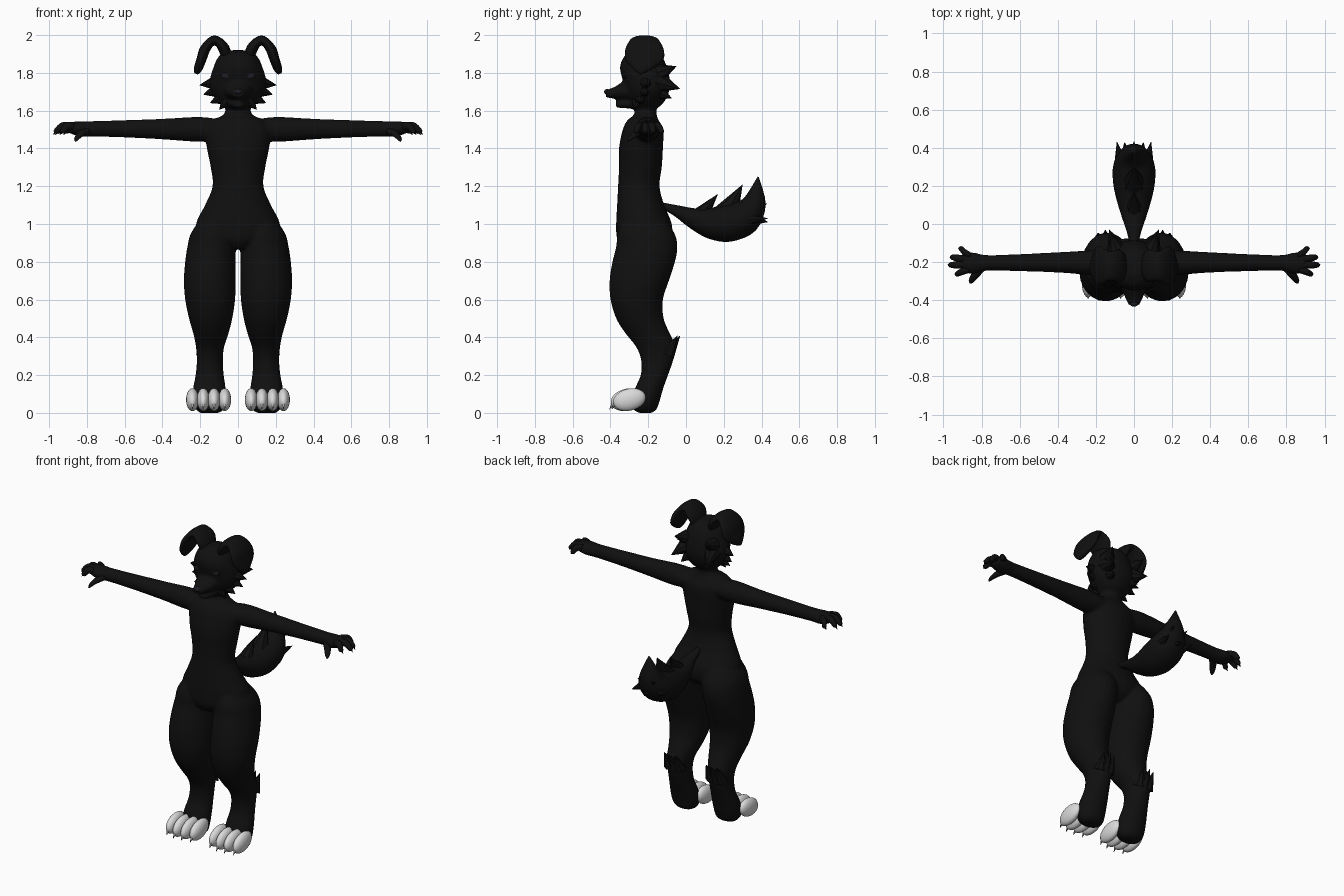
import bpy, bmesh, math
from mathutils import Vector, Matrix

cube = bpy.data.objects.get("Cube")
if cube:
    bpy.data.objects.remove(cube, do_unlink=True)

X, Y, Z = (Vector(row) for row in Matrix.Identity(3))
SIDES = (1, -1)


def material(name, r, g, b):
    m = bpy.data.materials.new(name)
    m.use_nodes = True
    m.diffuse_color = (r, g, b, 1)
    bsdf = m.node_tree.nodes["Principled BSDF"]
    bsdf.inputs["Base Color"].default_value = (r, g, b, 1)
    bsdf.inputs["Roughness"].default_value = 0.9
    return m


BLACK = material("black_fur", .005, .005, .005)
WHITE = material("white_toes", .7, .7, .7)
GREY = material("grey_claws", .45, .45, .45)
EYE = material("dark_eye", .012, .012, .018)


def loft(bm, rings, segs=24, steps=4):
    """Skin smoothly interpolated rings of (centre, half axis, half axis)."""
    fine = []
    for i in range(len(rings) - 1):
        p = [rings[max(0, min(len(rings) - 1, i + k))] for k in (-1, 0, 1, 2)]
        for j in range(steps):
            t = j / steps
            fine.append([b + (c - a) * t / 2 + (a * 2 - b * 5 + c * 4 - d) * t**2 / 2
                         + (b * 3 - a - c * 3 + d) * t**3 / 2 for a, b, c, d in zip(*p)])
    fine.append(rings[-1])
    loops = []
    for c, u, v in fine:
        angles = [math.tau * k / segs for k in range(segs)]
        loops.append([bm.verts.new(c + u * math.cos(a) + v * math.sin(a)) for a in angles])
    for lo, hi in zip(loops, loops[1:]):
        for k in range(segs):
            n = (k + 1) % segs
            bm.faces.new((lo[k], lo[n], hi[n], hi[k]))
    bm.faces.new(loops[0])
    bm.faces.new(loops[-1])


def stack(bm, axes, rows, s=1):
    """Rows give a position on the first axis, then low and high on the others."""
    w, u, v = axes
    flip = Matrix.Diagonal((s, 1, 1))
    rings = []
    for at, u0, u1, v0, v1 in rows:
        ring = (w * at + u * (u0 + u1) / 2 + v * (v0 + v1) / 2, u * (u1 - u0) / 2, v * (v1 - v0) / 2)
        rings.append([flip @ part for part in ring])
    loft(bm, rings)


def tube(bm, path, side, s=1, segs=16):
    """Path rows are x, y, z, half width along side, half thickness."""
    pts = [Vector((s * p[0], p[1], p[2])) for p in path]
    rings = []
    for i, p in enumerate(path):
        t = pts[min(i + 1, len(pts) - 1)] - pts[max(i - 1, 0)]
        rings.append((pts[i], side * p[3], t.cross(side).normalized() * p[4]))
    loft(bm, rings, segs)


def spike(bm, base, tip, r, s=1, segs=8):
    a, b = (Vector((s * p[0], p[1], p[2])) for p in (base, tip))
    d = b - a
    m = Matrix.Translation((a + b) / 2) @ d.to_track_quat('Z', 'Y').to_matrix().to_4x4()
    bmesh.ops.create_cone(bm, cap_ends=True, segments=segs, radius1=r, radius2=0, depth=d.length, matrix=m)


def ball(bm, centre, size, s=1, tilt=0):
    m = Matrix.Translation((s * centre[0], centre[1], centre[2])) @ Matrix.Rotation(tilt, 4, 'X')
    m = m @ Matrix.Diagonal((*size, 1))
    bmesh.ops.create_uvsphere(bm, u_segments=20, v_segments=14, radius=1, matrix=m)


def finish(name, bm, mat, smooth=True):
    bmesh.ops.recalc_face_normals(bm, faces=bm.faces)
    mesh = bpy.data.meshes.new(name)
    bm.to_mesh(mesh)
    bm.free()
    mesh.materials.append(mat)
    mesh.polygons.foreach_set("use_smooth", [smooth] * len(mesh.polygons))
    ob = bpy.data.objects.new(name, mesh)
    bpy.context.collection.objects.link(ob)
    return ob


# Body: torso, head, muzzle, limbs fused into one skin
bm = bmesh.new()
torso = [(.87, .08, -.33, -.13), (.92, .18, -.365, -.08), (1, .222, -.37, -.075),
         (1.1, .175, -.365, -.115), (1.2, .135, -.36, -.14), (1.3, .145, -.355, -.128),
         (1.4, .165, -.355, -.122), (1.5, .175, -.335, -.12), (1.55, .14, -.31, -.145),
         (1.58, .075, -.275, -.155), (1.65, .06, -.265, -.16)]
head = [(1.6, .05, -.27, -.17), (1.64, .1, -.3, -.12), (1.7, .145, -.32, -.09),
        (1.76, .15, -.335, -.085), (1.83, .13, -.35, -.1), (1.89, .1, -.325, -.13), (1.92, .04, -.27, -.18)]
for part in (torso, head):
    stack(bm, (Z, X, Y), [(z, -h, h, f, b) for z, h, f, b in part])
muzzle = [(-.25, .09, 1.64, 1.78), (-.33, .07, 1.655, 1.755), (-.38, .05, 1.663, 1.725), (-.425, .03, 1.67, 1.71)]
jaw = [(-.22, .07, 1.6, 1.67), (-.31, .05, 1.612, 1.66), (-.37, .025, 1.615, 1.645)]
for part in (muzzle, jaw):
    stack(bm, (Y, X, Z), [(y, -h, h, lo, hi) for y, h, lo, hi in part])
leg = [(1.07, .06, .16, -.31, -.15), (.96, .015, .245, -.36, -.065), (.88, .012, .268, -.37, -.045),
       (.8, .012, .28, -.39, -.058), (.7, .012, .287, -.405, -.09), (.6, .015, .28, -.4, -.122),
       (.5, .03, .26, -.37, -.118), (.42, .05, .237, -.32, -.085), (.35, .073, .223, -.265, -.055),
       (.28, .08, .218, -.238, -.067), (.2, .075, .225, -.24, -.095), (.13, .065, .238, -.27, -.12),
       (.06, .065, .24, -.29, -.14), (.02, .075, .225, -.28, -.155), (0, .1, .2, -.25, -.18)]
arm = [(.08, -.28, -.14, 1.45, 1.55), (.2, -.27, -.138, 1.435, 1.567), (.4, -.255, -.148, 1.448, 1.557),
       (.6, -.248, -.158, 1.458, 1.55), (.77, -.245, -.163, 1.463, 1.545),
       (.84, -.262, -.15, 1.465, 1.543), (.89, -.255, -.15, 1.48, 1.54), (.91, -.235, -.17, 1.49, 1.53)]
for s in SIDES:
    stack(bm, (Z, X, Y), leg, s)
    stack(bm, (X, Y, Z), arm, s)
body = finish("body", bm, BLACK)
remesh = body.modifiers.new("fuse", 'REMESH')
remesh.mode = 'VOXEL'
remesh.voxel_size = .009
remesh.use_smooth_shade = True
relax = body.modifiers.new("relax", 'SMOOTH')
relax.factor = .5
relax.iterations = 5

# Folded ears
bm = bmesh.new()
ear = [(.05, -.22, 1.84, .05, .025), (.075, -.22, 1.93, .085, .03), (.125, -.22, 1.972, .075, .027),
       (.172, -.22, 1.93, .1, .027), (.194, -.22, 1.87, .1, .026), (.212, -.23, 1.82, .05, .022),
       (.222, -.24, 1.795, .008, .01)]
for s in SIDES:
    tube(bm, ear, Y, s, 20)
finish("ears", bm, BLACK)

# Cheek fur tufts
bm = bmesh.new()
tufts = [((.1, -.22, 1.75), (.205, -.2, 1.735), .05), ((.1, -.22, 1.71), (.185, -.21, 1.685), .045),
         ((.08, -.24, 1.67), (.15, -.24, 1.64), .04), ((.06, -.26, 1.65), (.1, -.27, 1.605), .035),
         ((.09, -.14, 1.8), (.12, -.05, 1.835), .05), ((.09, -.14, 1.75), (.13, -.03, 1.715), .055),
         ((.07, -.15, 1.7), (.09, -.075, 1.665), .045)]
for s in SIDES:
    for base, tip, r in tufts:
        spike(bm, base, tip, r, s)
finish("cheek_fur", bm, BLACK, False)

# Nose and eyes
bm = bmesh.new()
ball(bm, (0, -.418, 1.7), (.022, .016, .014))
finish("nose", bm, EYE)
bm = bmesh.new()
for s in SIDES:
    ball(bm, (.06, -.325, 1.785), (.03, .008, .018), s)
finish("eyes", bm, EYE)

# Fingers with clawed tips
bm = bmesh.new()
fingers = [((.86, -.165), (.92, -.13)), ((.88, -.185), (.965, -.175)),
           ((.88, -.215), (.975, -.215)), ((.87, -.24), (.94, -.262))]
for s in SIDES:
    for (x, y), (tx, ty) in fingers:
        mx, my = (x + tx) / 2, (y + ty) / 2
        end = (tx - .012, ty, 1.49)
        tube(bm, [(x, y, 1.515, .018, .022), (mx, my, 1.518, .019, .021),
                  (*end, .014, .015), (tx - .003, ty, 1.483, .004, .004)], Y, s, 12)
        spike(bm, end, (tx + .005, ty, 1.47), .008, s)
    tube(bm, [(.8, -.23, 1.495, .02, .022), (.835, -.27, 1.475, .018, .02),
              (.855, -.3, 1.452, .012, .014), (.86, -.312, 1.438, .003, .003)], Z, s, 12)
finish("fingers", bm, BLACK)

# Bushy tail and its fur tips
bm = bmesh.new()
tube(bm, [(0, -.13, 1.1, .02, .015), (0, -.05, 1.07, .035, .03), (0, .04, 1.03, .065, .055),
          (0, .13, 1.005, .092, .083), (0, .22, 1.005, .11, .1), (0, .31, 1.04, .108, .095),
          (0, .365, 1.12, .07, .06), (0, .382, 1.25, .003, .003)], X, 1, 24)
finish("tail", bm, BLACK)
bm = bmesh.new()
spike(bm, (0, .08, 1.05), (0, .17, 1.16), .045)
spike(bm, (0, .21, 1.05), (0, .3, 1.21), .07)
spike(bm, (0, .29, 1.04), (0, .435, 1.01), .06)
for s in SIDES:
    spike(bm, (.06, .27, 1.02), (.09, .435, 1.03), .05, s)
    spike(bm, (.03, .3, 1.05), (.05, .43, 1.11), .06, s)
finish("tail_fur", bm, BLACK, False)

# Hock fur
bm = bmesh.new()
for s in SIDES:
    for dx in (-.03, 0, .03):
        spike(bm, (.15 + dx, -.1, .31), (.15 + dx * 1.3, -.03 - abs(dx) / 2, .41), .042, s)
finish("hock_fur", bm, BLACK, False)

# White toes and their claws
toes, claws = bmesh.new(), bmesh.new()
for s in SIDES:
    for i in range(4):
        x = .07 + i * .057
        front = .012 if i in (1, 2) else 0
        ball(toes, (x, -.3 - front, .07), (.034, .088, .058), s, .25)
        spike(claws, (x, -.365 - front, .058), (x, -.395 - front, .018), .013, s, 12)
finish("toes", toes, WHITE)
finish("toe_claws", claws, GREY)
